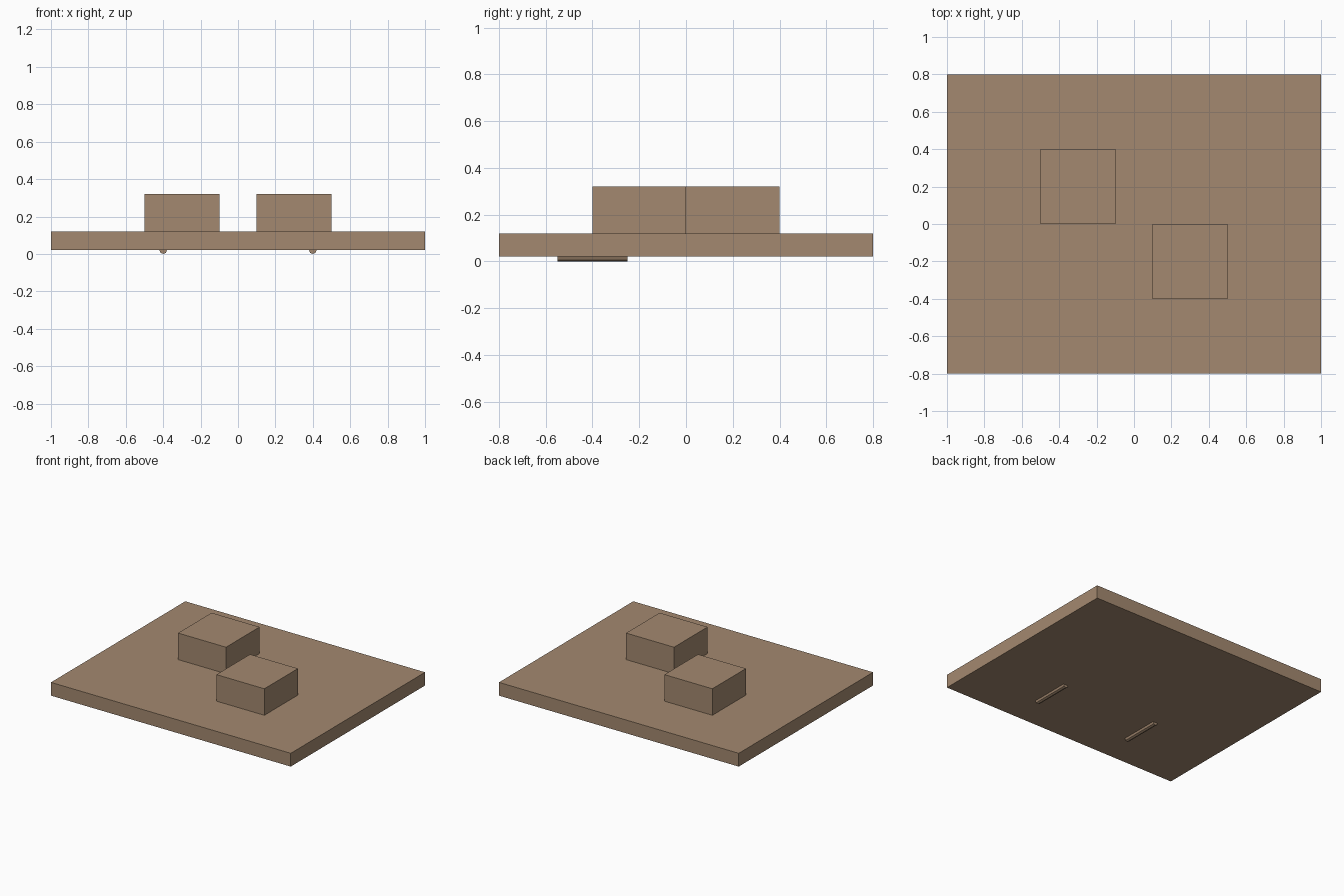
import bpy
import math

if "Cube" in bpy.data.objects:
    bpy.data.objects.remove(bpy.data.objects["Cube"])

tan = bpy.data.materials.new("tan_brown")
tan.diffuse_color = (0.37, 0.25, 0.16, 1.0)
tan.use_nodes = True
tan.node_tree.nodes["Principled BSDF"].inputs["Base Color"].default_value = tan.diffuse_color


def finish(name):
    obj = bpy.context.object
    obj.name = name
    obj.data.materials.append(tan)
    return obj


def box(name, center, size):
    bpy.ops.mesh.primitive_cube_add(size=1, location=center)
    obj = finish(name)
    obj.scale = size
    bpy.ops.object.transform_apply(location=False, rotation=False, scale=True)
    return obj


# Flat base slab
box("base_slab", (0, 0, 0.07), (2.0, 1.6, 0.1))

# Two blocks standing diagonally on the slab
for side, label in ((-1, "left"), (1, "right")):
    box(label + "_block", (0.3 * side, -0.2 * side, 0.22), (0.4, 0.4, 0.2))

# Thin rods half sunk into the underside
for side, label in ((-1, "left"), (1, "right")):
    bpy.ops.mesh.primitive_cylinder_add(
        vertices=8, radius=0.02, depth=0.3,
        location=(0.4 * side, -0.4, 0.02), rotation=(math.pi / 2, 0, 0))
    finish(label + "_rod")
